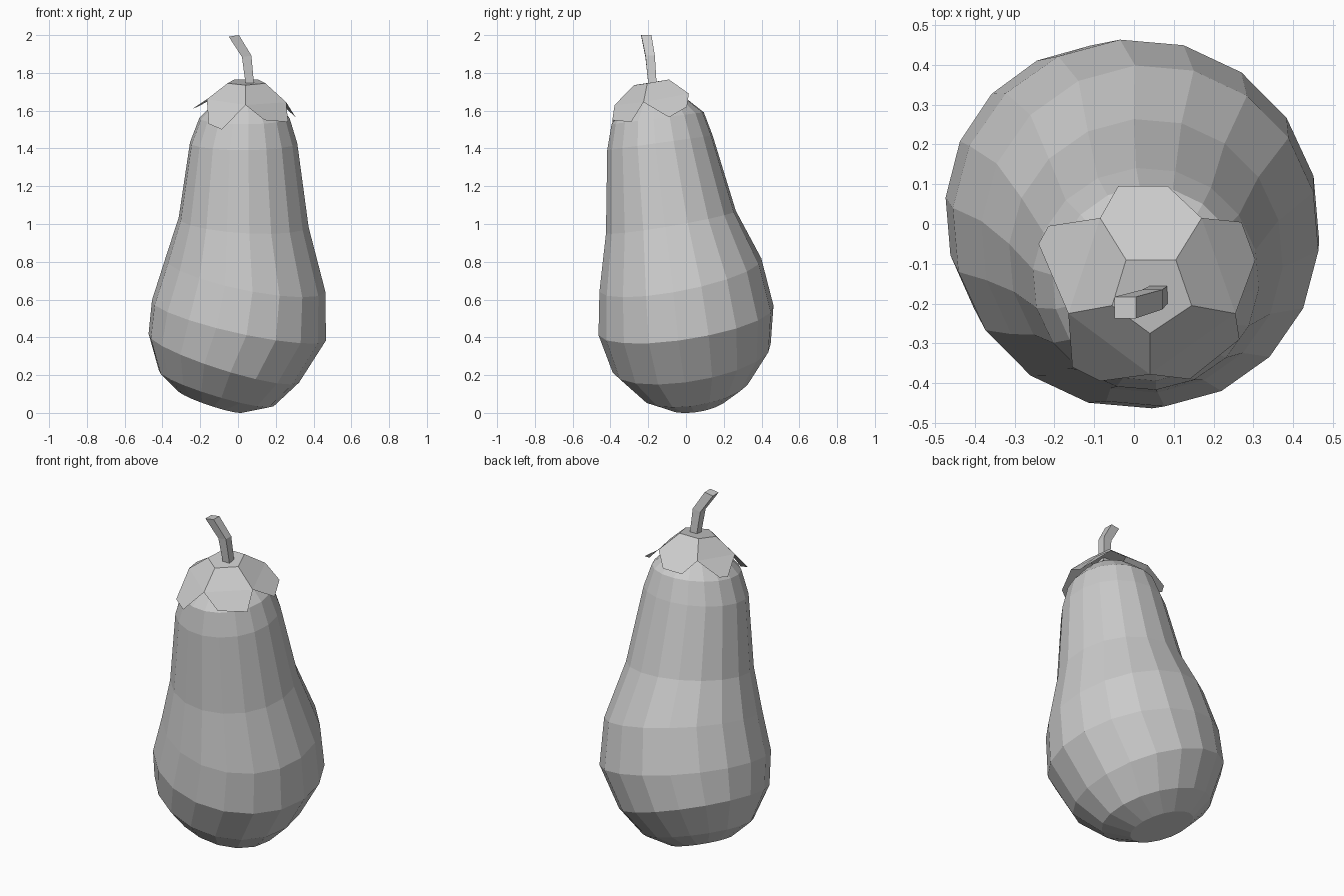
import bpy
from math import sin, cos, radians, tau

if "Cube" in bpy.data.objects:
    bpy.data.objects.remove(bpy.data.objects["Cube"])


def add_mesh(name, verts, faces):
    mesh = bpy.data.meshes.new(name)
    mesh.from_pydata(verts, [], faces)
    mesh.update()
    obj = bpy.data.objects.new(name, mesh)
    bpy.context.collection.objects.link(obj)
    return obj


def loft(name, rings):
    """Join equal-length rings with quads, cap both ends."""
    n = len(rings[0])
    verts = [v for ring in rings for v in ring]
    faces = [tuple(range(n))[::-1], tuple(range(len(verts) - n, len(verts)))]
    for k in range(len(rings) - 1):
        for i in range(n):
            j = (i + 1) % n
            faces.append((k*n + i, k*n + j, (k+1)*n + j, (k+1)*n + i))
    return add_mesh(name, verts, faces)


def tilted_ring(cx, cy, cz, rx, ry, tx, ty, sides=18, start=radians(-85)):
    ring = []
    for i in range(sides):
        a = start + tau * i / sides
        dx, dy = rx * cos(a), ry * sin(a)
        ring.append((cx + dx, cy + dy, cz + tx*dx + ty*dy))
    return ring


# Fruit body: tilted rings (centre x, y, z, radius x, y, slope x, y)
body_rings = [
    (-.145, .06, .062, .175, .165, -.33, .15),
    (-.115, .05, .13, .305, .285, -.30, .15),
    (-.075, .03, .29, .40, .42, -.31, .155),
    (.005, .00, .49, .462, .465, -.22, .15),
    (.04, -.03, .73, .425, .43, -.20, .19),
    (.03, -.08, 1.01, .345, .345, -.06, .17),
    (.03, -.138, 1.43, .285, .28, 0, .14),
    (.035, -.15, 1.56, .24, .245, 0, .13),
    (.04, -.155, 1.655, .15, .15, 0, .10),
]
loft("fruit_body", [tilted_ring(*r) for r in body_rings])

# Leafy cap: pentagon, outer junctions, and a pair of tips for each lobe
inner = [(.105, -.09, 1.765), (-.02, -.09, 1.765), (-.055, -.205, 1.745),
         (.04, -.275, 1.735), (.145, -.205, 1.745)]
outer = [(.17, .015, 1.69), (-.085, .015, 1.69), (-.165, -.225, 1.66),
         (.04, -.378, 1.63), (.255, -.225, 1.645)]
tips = [(.085, .095, 1.63), (-.04, .095, 1.63),
        (-.215, -.005, 1.62), (-.24, -.05, 1.61),
        (-.155, -.36, 1.53), (-.085, -.395, 1.50),
        (.14, -.39, 1.55), (.265, -.29, 1.54),
        (.305, -.09, 1.565), (.27, .005, 1.62)]
cap_faces = [(0, 1, 2, 3, 4)]
for i in range(5):
    j = (i + 1) % 5
    a, b = 10 + 2*i, 11 + 2*i
    cap_faces += [(j, i, 5 + i, 5 + j), (5 + j, 5 + i, a, b)]
add_mesh("leafy_cap", inner + outer + tips, cap_faces)

# Bent square stem
path = [(.063, -.177, 1.735, .022, 0), (.046, -.190, 1.888, .025, .15),
        (-.022, -.210, 1.996, .027, .15)]
loft("stem", [[(x + sx*h, y + sy*h, z + s*sx*h)
               for sx, sy in ((-1, -1), (1, -1), (1, 1), (-1, 1))]
              for x, y, z, h, s in path])
